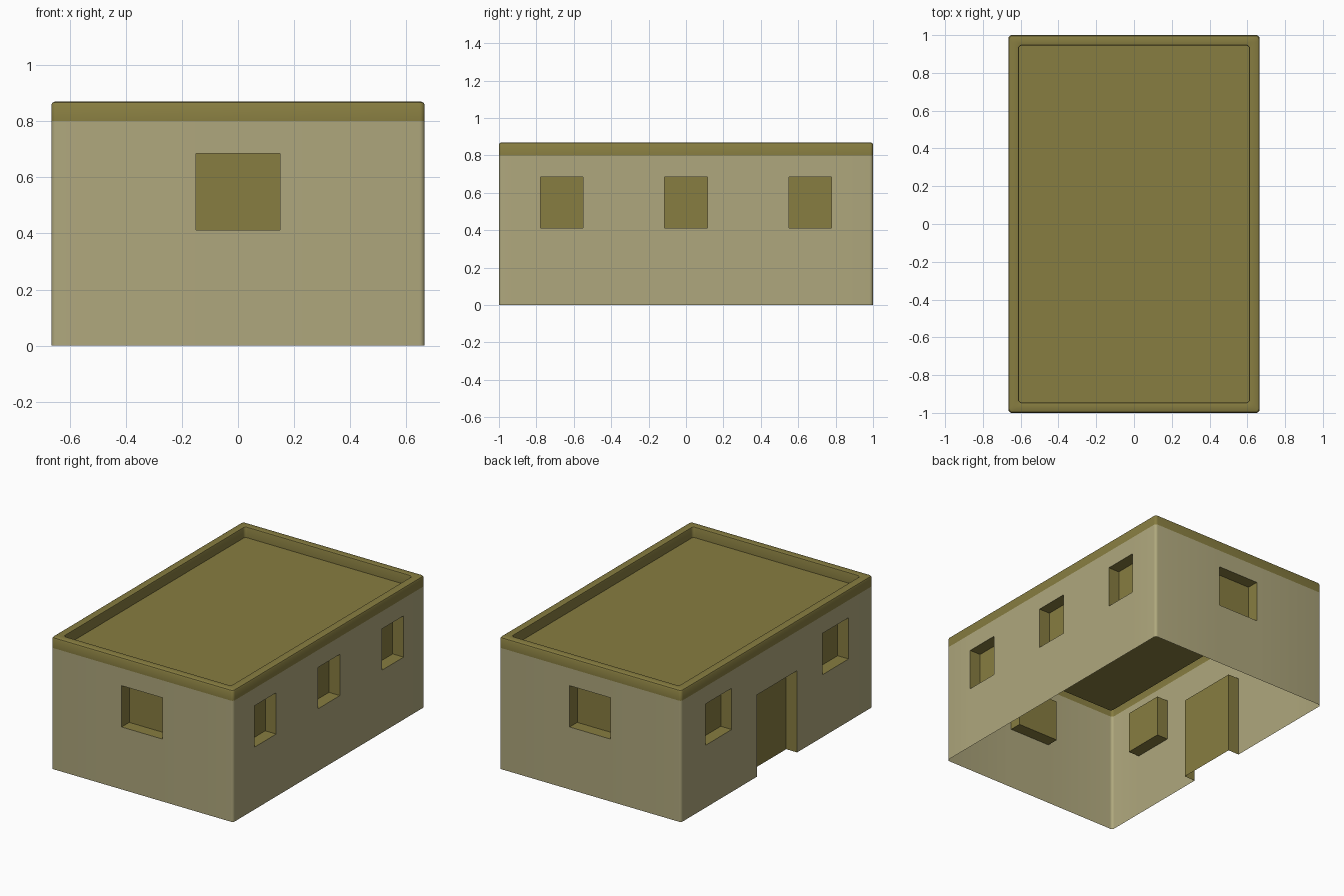
import bpy, bmesh, math

if "Cube" in bpy.data.objects:
    bpy.data.objects.remove(bpy.data.objects["Cube"])

HX, HY = 0.665, 1.0          # half footprint
WALL_TOP, TOP = 0.80, 0.87   # wall height, parapet height
R = 0.018                    # rounded corner radius
DEPTH = 0.08                 # window and door recess
ARC = 5


def material(name, rgb):
    m = bpy.data.materials.new(name)
    m.diffuse_color = (*rgb, 1)
    m.use_nodes = True
    m.node_tree.nodes["Principled BSDF"].inputs["Base Color"].default_value = m.diffuse_color
    return m


plaster = material("light_plaster", (0.43, 0.39, 0.205))
trim = material("dark_olive_trim", (0.243, 0.205, 0.052))


def finish(name, bm, mat):
    bmesh.ops.remove_doubles(bm, verts=bm.verts, dist=1e-6)
    me = bpy.data.meshes.new(name)
    bm.to_mesh(me)
    bm.free()
    me.materials.append(mat)
    for p in me.polygons:
        p.use_smooth = True
    me.set_sharp_from_angle(angle=math.radians(35))
    ob = bpy.data.objects.new(name, me)
    bpy.context.collection.objects.link(ob)


# Each side: direction along wall, outward normal, half length, distance,
# openings as (centre, width, bottom, top)
WIN = (0.412, 0.685)
SIDES = {
    "front": ((1, 0), (0, -1), HX, HY, [(0, 0.30, *WIN)]),
    "right": ((0, 1), (1, 0), HY, HX, [(u, 0.228, *WIN) for u in (-0.665, 0, 0.665)]),
    "back": ((-1, 0), (0, 1), HX, HY, [(0, 0.30, *WIN)]),
    "left": ((0, -1), (-1, 0), HY, HX,
             [(-0.61, 0.275, *WIN), (0, 0.42, 0, 0.54), (0.61, 0.275, *WIN)]),
}


def on_side(side, u, d=0.0):
    t, n, _, dist, _ = SIDES[side]
    return (t[0] * u + n[0] * (dist - d), t[1] * u + n[1] * (dist - d))


# Walls: thin shell with rounded corners, cells at openings left out
path = []
for side, (t, n, half, dist, openings) in SIDES.items():
    cuts = [-half + R, half - R]
    for c, w, _, _ in openings:
        cuts += [c - w / 2, c + w / 2]
    path += [(on_side(side, u), side, u) for u in sorted(cuts)]
    cx, cy = on_side(side, half - R, R)
    for i in range(1, ARC):
        a = math.pi / 2 * i / ARC
        path.append(((cx + R * (n[0] * math.cos(a) + t[0] * math.sin(a)),
                      cy + R * (n[1] * math.cos(a) + t[1] * math.sin(a))), None, 0))
levels = [0, WIN[0], 0.54, WIN[1], WALL_TOP]
bm = bmesh.new()
cols = [[bm.verts.new((*p, z)) for z in levels] for p, _, _ in path]
for i, (_, s0, u0) in enumerate(path):
    j = (i + 1) % len(path)
    _, s1, u1 = path[j]
    for k in range(len(levels) - 1):
        zm, um = (levels[k] + levels[k + 1]) / 2, (u0 + u1) / 2
        if s0 and s0 == s1 and any(abs(um - c) < w / 2 and b < zm < h
                                   for c, w, b, h in SIDES[s0][4]):
            continue
        bm.faces.new((cols[i][k], cols[j][k], cols[j][k + 1], cols[i][k + 1]))
finish("walls", bm, plaster)

# Recessed windows and door: boxes open towards the outside
for side, data in SIDES.items():
    for num, (c, w, b, h) in enumerate(data[4]):
        bm = bmesh.new()
        corners = [(c - w / 2, b), (c + w / 2, b), (c + w / 2, h), (c - w / 2, h)]
        outer = [bm.verts.new((*on_side(side, u), z)) for u, z in corners]
        inner = [bm.verts.new((*on_side(side, u, DEPTH), z)) for u, z in corners]
        bm.faces.new(inner)
        for k in range(4):
            if b == 0 and k == 0:    # the door has no sill
                continue
            m = (k + 1) % 4
            bm.faces.new((outer[k], outer[m], inner[m], inner[k]))
        kind = "door" if b == 0 else "window"
        finish(f"{side}_{kind}_{num + 1}", bm, trim)

# Roof: rounded parapet profile (inset, height) swept round, with sunken deck
profile = [(0, WALL_TOP), (0, TOP - 0.012), (0.004, TOP - 0.004), (0.012, TOP),
           (0.047, TOP), (0.053, TOP - 0.002), (0.055, TOP - 0.008), (0.055, WALL_TOP)]
bm = bmesh.new()
rows = []
for inset, z in profile:
    row = []
    for q, (sx, sy) in enumerate([(1, -1), (1, 1), (-1, 1), (-1, -1)]):
        for i in range(ARC + 1):
            a = math.pi / 2 * (q - 1 + i / ARC)
            row.append(bm.verts.new((sx * (HX - inset - R) + R * math.cos(a),
                                     sy * (HY - inset - R) + R * math.sin(a), z)))
    rows.append(row)
for lo, hi in zip(rows, rows[1:]):
    for i in range(len(lo)):
        j = (i + 1) % len(lo)
        bm.faces.new((lo[i], lo[j], hi[j], hi[i]))
bm.faces.new(rows[-1])
finish("roof_and_parapet", bm, trim)
